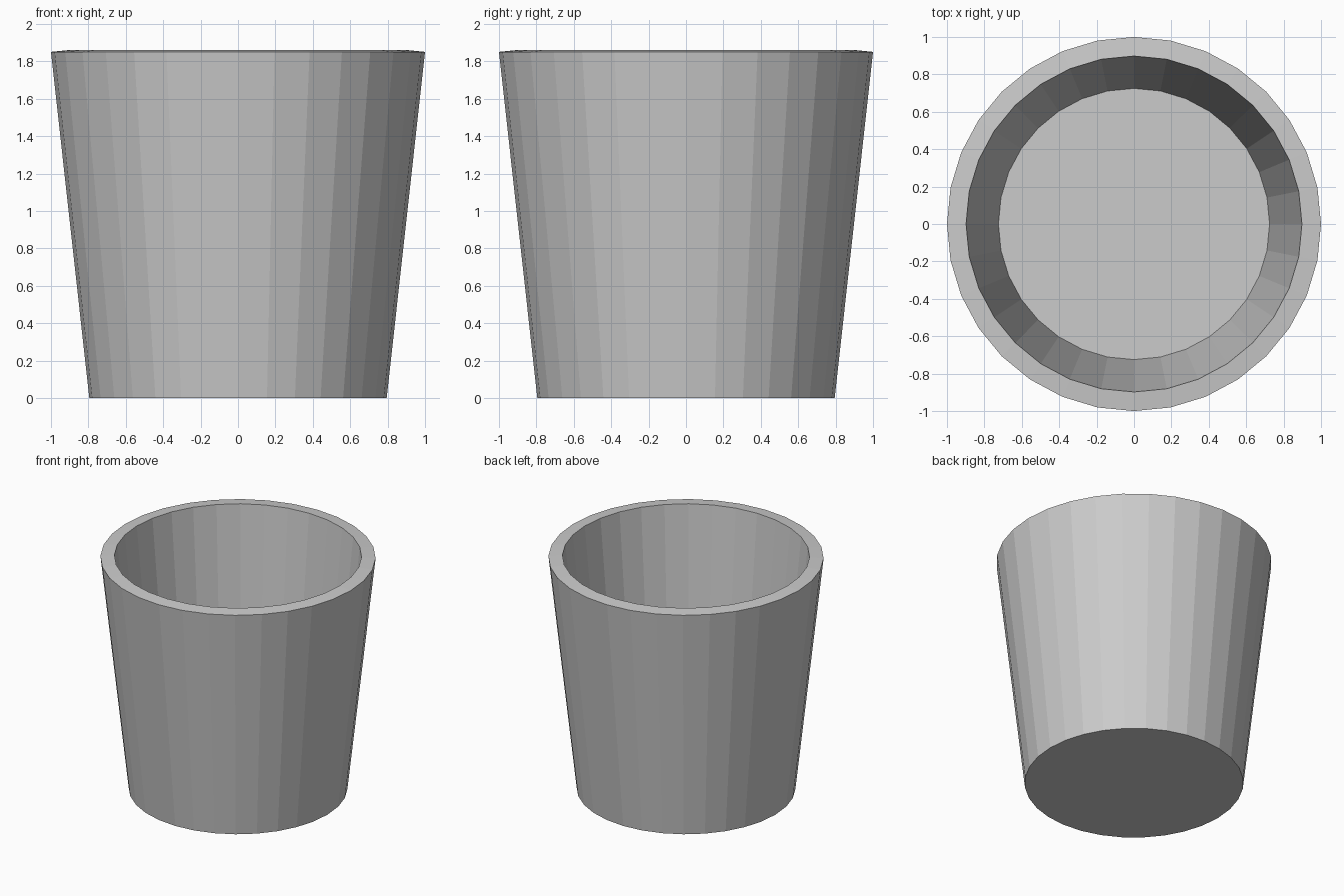
import bpy, bmesh
from math import cos, sin, pi

if "Cube" in bpy.data.objects:
    bpy.data.objects.remove(bpy.data.objects["Cube"])

SIDES = 32
# (radius, height) from outer base, over the rim, down to the inner floor
PROFILE = [(0.795, 0.0), (1.0, 1.851), (0.898, 1.861), (0.725, 0.072)]

bm = bmesh.new()

# Rings of the tapered wall
rings = [[bm.verts.new((r * cos(2 * pi * i / SIDES), r * sin(2 * pi * i / SIDES), z))
          for i in range(SIDES)] for r, z in PROFILE]

# Outer wall, rim and inner wall
for low, high in zip(rings, rings[1:]):
    for i in range(SIDES):
        j = (i + 1) % SIDES
        bm.faces.new((low[i], low[j], high[j], high[i]))

# Underside and inner floor
bm.faces.new(rings[0][::-1])
bm.faces.new(rings[-1])
bmesh.ops.recalc_face_normals(bm, faces=bm.faces[:])

mesh = bpy.data.meshes.new("tapered_pot")
bm.to_mesh(mesh)
bm.free()
pot = bpy.data.objects.new("tapered_pot", mesh)
bpy.context.collection.objects.link(pot)
